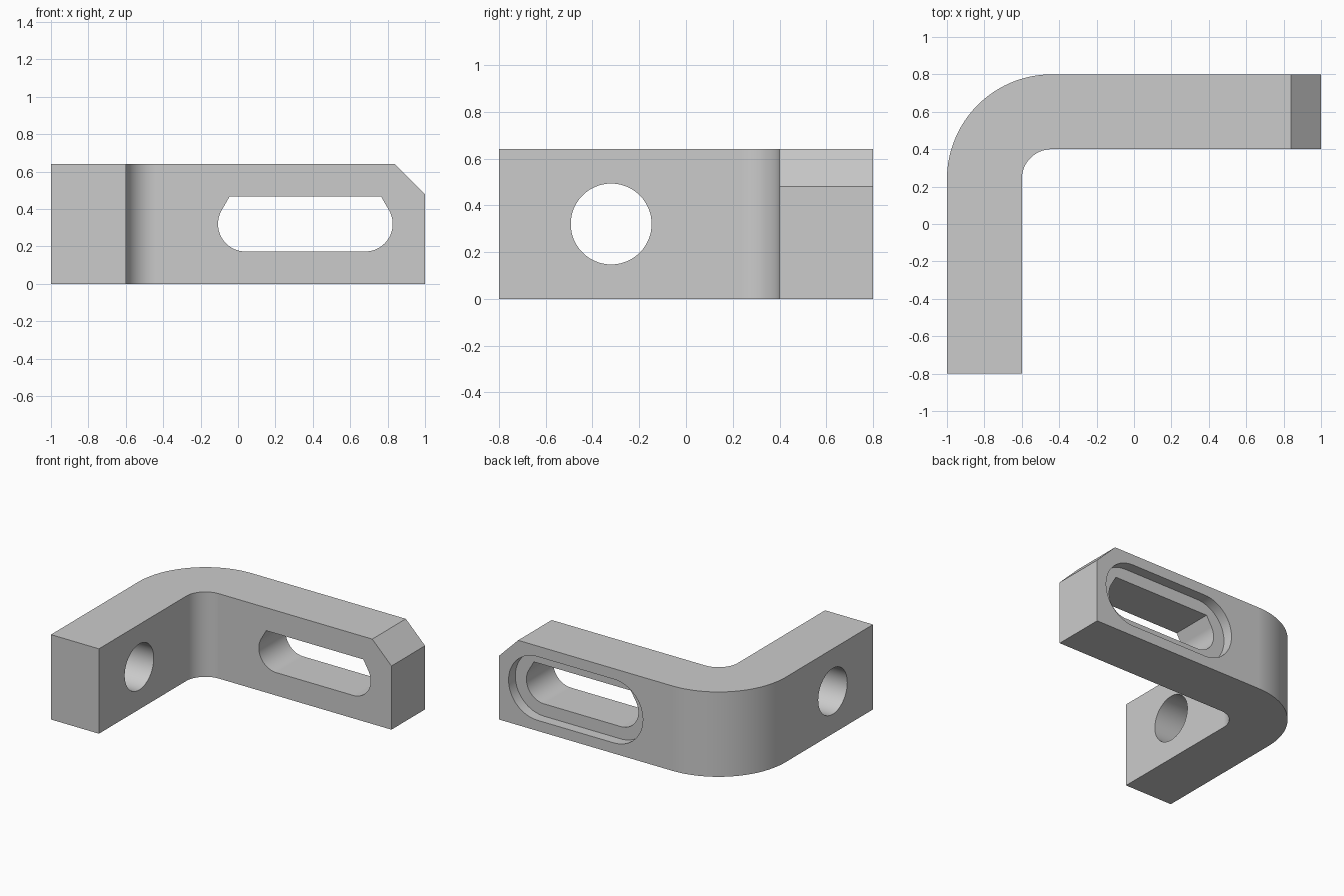
import bpy, bmesh, math
from mathutils import Vector

cube = bpy.data.objects.get("Cube")
if cube:
    bpy.data.objects.remove(cube, do_unlink=True)

# Single grey finish
grey = bpy.data.materials.new("plain grey")
grey.use_nodes = True
colour = (0.6, 0.6, 0.6, 1)
grey.diffuse_color = colour
grey.node_tree.nodes["Principled BSDF"].inputs["Base Color"].default_value = colour


def arc(cx, cy, r, start, end, steps=24):
    angles = [math.radians(start + (end - start) * i / steps) for i in range(steps + 1)]
    return [(cx + r * math.cos(a), cy + r * math.sin(a)) for a in angles]


def prism(name, outline, place, push):
    """Extrude a closed 2D outline, placed in space by a function."""
    bm = bmesh.new()
    face = bm.faces.new([bm.verts.new(place(u, v)) for u, v in outline])
    new = bmesh.ops.extrude_face_region(bm, geom=[face])["geom"]
    bmesh.ops.translate(bm, vec=Vector(push),
                        verts=[g for g in new if isinstance(g, bmesh.types.BMVert)])
    bmesh.ops.recalc_face_normals(bm, faces=bm.faces)
    mesh = bpy.data.meshes.new(name)
    bm.to_mesh(mesh)
    bm.free()
    mesh.materials.append(grey)
    obj = bpy.data.objects.new(name, mesh)
    bpy.context.collection.objects.link(obj)
    return obj


# L-shaped bar with a rounded bend, seen from above
bend = (-0.44, 0.24)
outline = ([(-1, -0.8), (-0.6, -0.8)] + arc(*bend, 0.16, 180, 90)
           + [(1, 0.4), (1, 0.8)] + arc(*bend, 0.56, 90, 180, 40))
bracket = prism("angle_bracket", outline, lambda u, v: (u, v, 0), (0, 0, 0.64))

# Cutters for the long arm, drawn in the x-z plane
mid, left, right = 0.32, 0.04, 0.68
r, R = 0.147, 0.24
tip = r * math.tan(math.radians(30))   # flat top meets the 30 degree flanks
slot = (arc(left, mid, r, 150, 270) + arc(right, mid, r, -90, 30)
        + [(right + tip, mid + r), (left - tip, mid + r)])
recess = arc(left, mid, R, 90, 270, 32) + arc(right, mid, R, -90, 90, 32)
corner = [(0.84, 0.64), (1, 0.48), (1.2, 0.48), (1.2, 0.8), (0.84, 0.8)]


def at_y(y):
    return lambda u, v: (u, y, v)


cutters = [
    prism("slot_cutter", slot, at_y(0.2), (0, 0.8, 0)),
    prism("recess_cutter", recess, at_y(0.72), (0, 0.3, 0)),
    prism("corner_cutter", corner, at_y(0.2), (0, 0.8, 0)),
    # Round hole through the short arm
    prism("hole_cutter", arc(-0.32, mid, 0.173, 0, 354.375, 63),
          lambda u, v: (-1.2, u, v), (0.8, 0, 0)),
]

bpy.ops.object.select_all(action="DESELECT")
bracket.select_set(True)
bpy.context.view_layer.objects.active = bracket
for cutter in cutters:
    cutter.hide_render = True
    cut = bracket.modifiers.new(cutter.name, "BOOLEAN")
    cut.operation, cut.solver, cut.object = "DIFFERENCE", "EXACT", cutter
    bpy.ops.object.modifier_apply(modifier=cut.name)
    bpy.data.objects.remove(cutter, do_unlink=True)

# Smooth curves, crisp edges, clean flat faces
bpy.ops.object.shade_smooth_by_angle(angle=math.radians(25))
weighted = bracket.modifiers.new("flat face normals", "WEIGHTED_NORMAL")
weighted.keep_sharp = True
